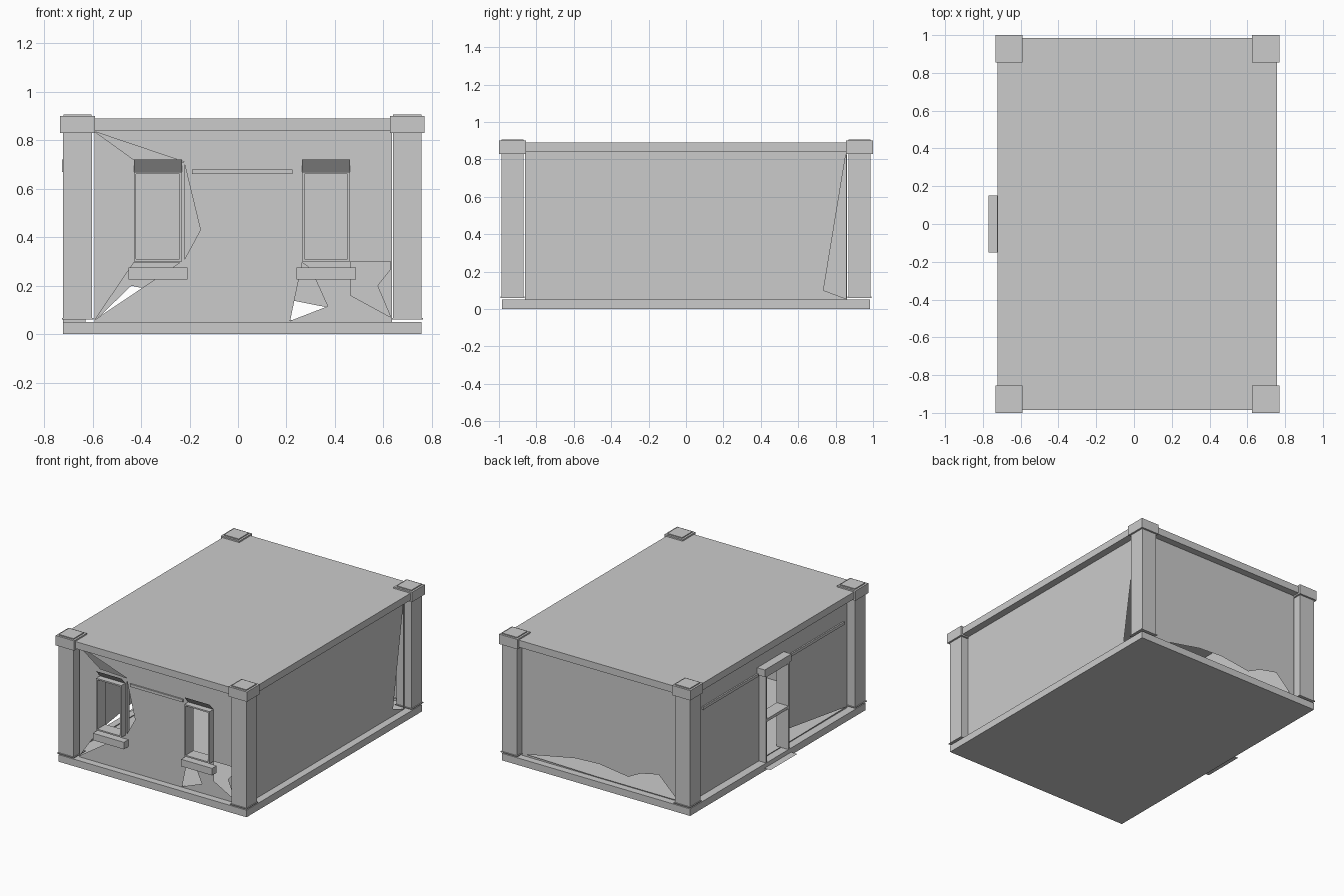
import bpy, bmesh
from mathutils import Matrix

if "Cube" in bpy.data.objects:
    bpy.data.objects.remove(bpy.data.objects["Cube"])

U0, U1, V = -0.592, 0.635, 0.862     # wall spans between the posts
XL, XR, YW = -0.665, 0.705, 0.935    # wall planes
Z0, Z1 = 0.05, 0.84


def boxes(name, spans):
    """One object from several boxes given as (x0,x1,y0,y1,z0,z1)."""
    bm = bmesh.new()
    for x0, x1, y0, y1, z0, z1 in spans:
        m = Matrix.Translation(((x0 + x1) / 2, (y0 + y1) / 2, (z0 + z1) / 2)) @ \
            Matrix.Diagonal((abs(x1 - x0), abs(y1 - y0), abs(z1 - z0), 1))
        bmesh.ops.create_cube(bm, size=1, matrix=m)
    me = bpy.data.meshes.new(name)
    bm.to_mesh(me)
    bm.free()
    ob = bpy.data.objects.new(name, me)
    bpy.context.collection.objects.link(ob)
    return ob


def quad(name, pts):
    """Single flat face."""
    me = bpy.data.meshes.new(name)
    me.from_pydata(pts, [], [tuple(range(len(pts)))])
    bpy.context.collection.objects.link(bpy.data.objects.new(name, me))


def rect(u0, u1, v0, v1):
    return [(u0, v0), (u1, v0), (u1, v1), (u0, v1)]


def wall(name, u0, u1, holes, to_world):
    """Thin wall sheet with openings and ragged holes, drawn in (u, z)."""
    cu = bpy.data.curves.new(name, 'CURVE')
    cu.dimensions, cu.fill_mode = '2D', 'BOTH'
    for loop in [rect(u0, u1, Z0, Z1)] + holes:
        sp = cu.splines.new('POLY')
        sp.points.add(len(loop) - 1)
        for p, (u, v) in zip(sp.points, loop):
            p.co = (u, v, 0, 1)
        sp.use_cyclic_u = True
    tmp = bpy.data.objects.new(name + "_outline", cu)
    bpy.context.collection.objects.link(tmp)
    bpy.context.view_layer.update()
    dg = bpy.context.evaluated_depsgraph_get()
    me = bpy.data.meshes.new_from_object(tmp.evaluated_get(dg))
    bpy.data.objects.remove(tmp)
    for v in me.vertices:
        v.co = to_world(v.co.x, v.co.y)
    me.materials.clear()
    ob = bpy.data.objects.new(name, me)
    bpy.context.collection.objects.link(ob)


# base and roof slabs
boxes("base_slab", [(-0.722, 0.757, -0.985, 0.985, 0, 0.05)])
boxes("roof_slab", [(-0.722, 0.757, -0.985, 0.985, 0.84, 0.89)])

# broken walls
wall("front_wall", U0, U1, [
    rect(-0.425, -0.237, 0.305, 0.665), rect(0.269, 0.457, 0.305, 0.665),
    [(-0.59, 0.835), (-0.43, 0.72), (-0.22, 0.71)],
    [(-0.59, 0.06), (-0.43, 0.295), (-0.24, 0.295)],
    [(-0.22, 0.70), (-0.155, 0.43), (-0.22, 0.31)],
    [(0.265, 0.295), (0.215, 0.055), (0.37, 0.115), (0.3, 0.27)],
    [(0.465, 0.3), (0.63, 0.3), (0.63, 0.27), (0.575, 0.2), (0.63, 0.07), (0.465, 0.16)],
], lambda u, v: (u, -YW, v))
wall("back_wall", U0, U1, [
    [(-0.59, 0.055), (-0.44, 0.2), (-0.3, 0.17), (-0.2, 0.12), (0.03, 0.15), (0.22, 0.14),
     (0.6, 0.065), (0.05, 0.055)],
], lambda u, v: (u, YW, v))
wall("right_wall", -V, V, [
    [(0.855, 0.83), (0.735, 0.1), (0.855, 0.055)],
], lambda u, v: (XR, u, v))
wall("left_wall", -V, V, [
    rect(-0.125, 0.125, 0.055, 0.665),
    [(-0.15, 0.16), (-0.85, 0.06), (-0.16, 0.055)],
], lambda u, v: (XL, u, v))

# corner posts with foot flange and caps
for sx, cx in (("left", -0.662), ("right", 0.698)):
    for sy, cy in (("front", -0.928), ("back", 0.928)):
        def sq(r, z0, z1):
            return (cx - r, cx + r, cy - r, cy + r, z0, z1)
        n = f"{sy}_{sx}"
        boxes(n + "_post", [sq(0.059, 0.06, 0.84)])
        boxes(n + "_post_foot", [sq(0.065, 0.06, 0.066)])
        boxes(n + "_post_cap", [sq(0.072, 0.83, 0.9), sq(0.058, 0.9, 0.907)])

# front windows: open frame through the wall, sill and sloped soffit
for n, a in (("left", -0.43), ("right", 0.264)):
    b, yf, yb, t = a + 0.198, -0.98, -0.89, 0.01
    boxes(n + "_window_frame", [
        (a, a + t, yf, yb, 0.3, 0.67), (b - t, b, yf, yb, 0.3, 0.67),
        (a + t, b - t, yf, yb, 0.3, 0.31), (a + t, b - t, yf, yb, 0.66, 0.67)])
    boxes(n + "_window_sill", [(a - 0.022, b + 0.024, -0.985, -YW, 0.225, 0.275)])
    quad(n + "_window_soffit", [(a, -YW - 0.045, 0.72), (b, -YW - 0.045, 0.72),
                                (b, -YW - 0.002, 0.67), (a, -YW - 0.002, 0.67)])

# thin ledges on the front and left walls
boxes("front_ledge", [(-0.19, 0.225, -YW - 0.01, -YW, 0.66, 0.68)])
boxes("left_ledge", [(XL - 0.01, XL, y0, y1, 0.66, 0.68) for y0, y1 in ((0.15, 0.77), (-0.82, -0.15))])

# doorway through the left wall
d, xf, xb = 0.13, -0.722, -0.63
boxes("door_frame", [
    (xf, xb, -d, -d + 0.01, 0.05, 0.67), (xf, xb, d - 0.01, d, 0.05, 0.67),
    (xf, xb, -d + 0.01, d - 0.01, 0.66, 0.67), (xf, xb, -d + 0.01, d - 0.01, 0.34, 0.36)])
boxes("door_header", [(-0.725, XL, -0.15, 0.15, 0.67, 0.72)])
quad("door_step", [(-0.77, -0.15, 0.02), (-0.72, -0.15, 0.02), (-0.72, 0.15, 0.02), (-0.77, 0.15, 0.02)])
